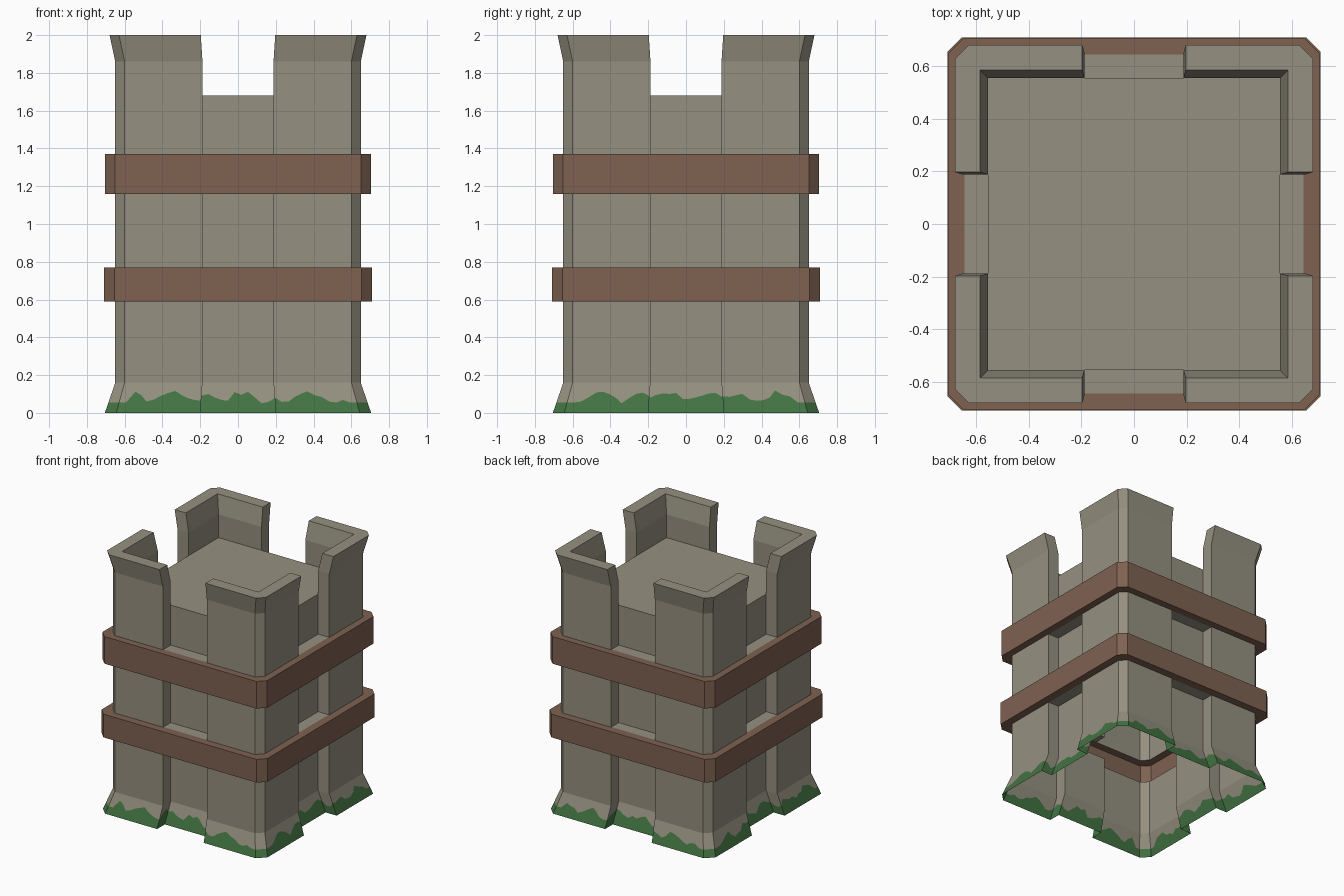
import bpy, bmesh, math, random

if "Cube" in bpy.data.objects:
    bpy.data.objects.remove(bpy.data.objects["Cube"])

random.seed(4)


def material(name, rgb):
    m = bpy.data.materials.new(name)
    m.diffuse_color = (*rgb, 1)
    m.use_nodes = True
    m.node_tree.nodes["Principled BSDF"].inputs["Base Color"].default_value = m.diffuse_color
    return m


STONE = material("stone", (0.300, 0.278, 0.214))
WOOD = material("wood_brown", (0.209, 0.122, 0.083))
MOSS = material("moss_green", (0.056, 0.175, 0.056))
MATS = [STONE, WOOD, MOSS]


def outline(o, c, r, g):
    """Square plan with chamfered corner pillars (o, c) and recessed panels (r, g)."""
    quarter = [(g, -r), (g, -o), (c, -o), (o, -c), (o, -g), (r, -g)]
    pts = []
    for k in range(4):
        pts += quarter
        quarter = [(-y, x) for x, y in quarter]
    return pts


def finish(bm, name):
    bmesh.ops.remove_doubles(bm, verts=bm.verts, dist=1e-5)
    bmesh.ops.dissolve_degenerate(bm, edges=bm.edges, dist=1e-5)
    me = bpy.data.meshes.new(name)
    bm.to_mesh(me)
    bm.free()
    for m in MATS:
        me.materials.append(m)
    ob = bpy.data.objects.new(name, me)
    bpy.context.collection.objects.link(ob)
    return ob


def loft(name, rings, mats, cap=False):
    """Skin closed rings of 3D points, one material index per band."""
    bm = bmesh.new()
    vs = [[bm.verts.new(p) for p in ring] for ring in rings]
    n = len(rings[0])
    for a, b, mi in zip(vs, vs[1:], mats):
        for i in range(n):
            j = (i + 1) % n
            bm.faces.new((a[i], a[j], b[j], b[i])).material_index = mi
    if cap:
        bm.faces.new(vs[-1])
    return finish(bm, name)


def at(pts, z):
    return [(x, y, z) for x, y in pts]


def subdivide(pts, step=0.035):
    """Split the shaft outline; returns (edge index, fraction) samples."""
    out = []
    for i, p in enumerate(pts):
        q = pts[(i + 1) % len(pts)]
        n = max(1, round(math.dist(p, q) / step))
        out += [(i, k / n) for k in range(n)]
    return out


def sample(pts, keys):
    res = []
    for i, t in keys:
        p, q = pts[i], pts[(i + 1) % len(pts)]
        res.append((p[0] + (q[0] - p[0]) * t, p[1] + (q[1] - p[1]) * t))
    return res


SHAFT = outline(0.65, 0.60, 0.555, 0.188)
FOOT_PLAN = outline(0.705, 0.645, 0.61, 0.20)
FOOT_Z = 0.16

# Flared foot with a ragged moss edge
keys = subdivide(SHAFT)
low, high = sample(FOOT_PLAN, keys), sample(SHAFT, keys)
edge = []
for k, (p, q) in enumerate(zip(low, high)):
    z = 0.085 + 0.022 * math.sin(k * 0.95) + random.uniform(-0.015, 0.015)
    if min(abs(p[0]), abs(p[1])) > 0.6:
        z = 0.055
    t = z / FOOT_Z
    edge.append((p[0] + (q[0] - p[0]) * t, p[1] + (q[1] - p[1]) * t, z))
loft("mossy_foot", [at(low, 0), edge, at(high, FOOT_Z)], [2, 0])

# Wooden bands: hollow channels joining the wall sections
bands = [("lower_band", 0.59, 0.77, 0.71), ("upper_band", 1.16, 1.37, 0.705)]
lip = outline(0.65, 0.60, 0.645, 0.188)
for name, z0, z1, o in bands:
    rim = outline(o, o - 0.055, o, 0.188)
    loft(name, [at(SHAFT, z0), at(lip, z0), at(rim, z0),
                at(rim, z1), at(lip, z1), at(SHAFT, z1)], [0, 1, 1, 1, 0])

# Wall sections between the bands
for name, z0, z1 in [("lower_wall", FOOT_Z, 0.59), ("middle_wall", 0.77, 1.16),
                     ("upper_wall", 1.37, 1.68)]:
    loft(name, [at(SHAFT, z0), at(SHAFT, z1)], [0])

# Roof floor
bm = bmesh.new()
s = 0.555
bm.faces.new([bm.verts.new((x, y, 1.68)) for x, y in [(-s, -s), (s, -s), (s, s), (-s, s)]])
finish(bm, "roof_floor")


# L-shaped corner battlements, flaring outward at the top
def ell(o, c, i, g, z):
    return at([(g, -i), (g, -o), (c, -o), (o, -c), (o, -g), (i, -g), (i, -i)], z)


for k in range(4):
    ob = loft("battlement_%d" % (k + 1),
              [ell(0.65, 0.60, 0.555, 0.188, 1.68),
               ell(0.65, 0.60, 0.555, 0.188, 1.86),
               ell(0.68, 0.63, 0.585, 0.197, 2.0)], [0, 0], cap=True)
    ob.rotation_euler.z = k * math.pi / 2
